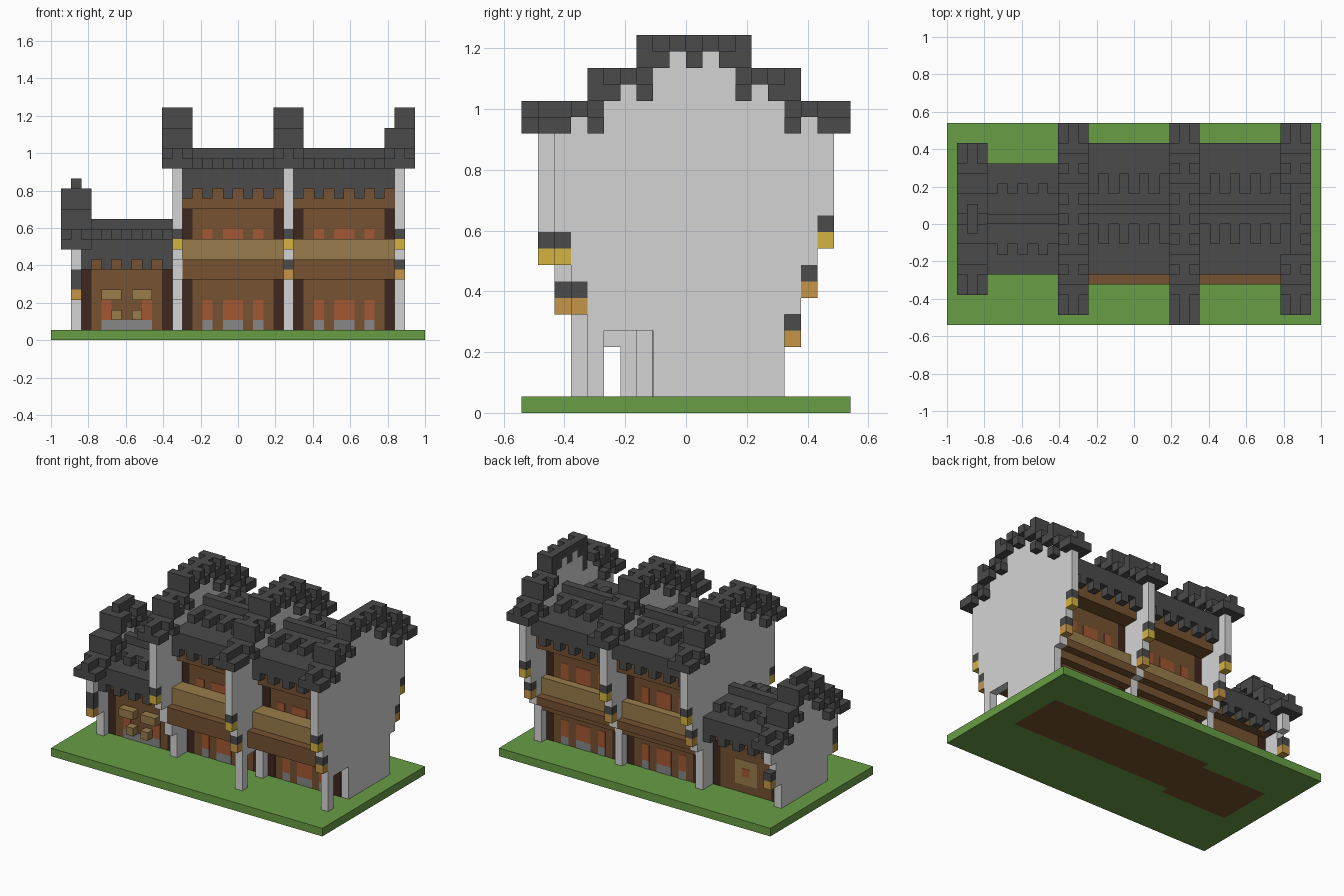
import bpy, bmesh
from mathutils import Matrix

if "Cube" in bpy.data.objects:
    bpy.data.objects.remove(bpy.data.objects["Cube"])

U = 2 / 37  # block size


def material(name, rgb):
    lin = [(c / 255) ** 2.2 for c in rgb] + [1]
    m = bpy.data.materials.new(name)
    m.use_nodes = True
    m.diffuse_color = lin
    m.node_tree.nodes["Principled BSDF"].inputs["Base Color"].default_value = lin
    return m


grass = material("grass green", (103, 156, 70))
roof_dark = material("roof charcoal", (76, 76, 76))
plaster = material("plaster grey", (210, 211, 210))
wood = material("wood brown", (117, 83, 52))
dark_wood = material("dark wood", (65, 44, 35))
brick = material("brick red", (162, 88, 53))
tan = material("tan wood", (152, 124, 77))
gold = material("lantern gold", (210, 178, 67))
orange = material("lantern orange", (196, 148, 74))
stone = material("stone grey", (134, 134, 134))


def build(name, mat, boxes):
    """Join boxes given as (i0, i1, j0, j1, k0, k1) in block units."""
    bm = bmesh.new()
    for a, b, c, d, e, f in boxes:
        at = Matrix.Translation((-1 + U * (a + b) / 2, U * ((c + d) / 2 - 10), U * (e + f) / 2))
        size = Matrix.Diagonal((U * (b - a), U * (d - c), U * (f - e), 1))
        bmesh.ops.create_cube(bm, size=1, matrix=at @ size)
    me = bpy.data.meshes.new(name)
    bm.to_mesh(me)
    bm.free()
    me.materials.append(mat)
    bpy.context.collection.objects.link(bpy.data.objects.new(name, me))


# Ground slab with earth under the houses
build("lawn", grass, [(0, 37, 0, 7, 0, 1), (0, 37, 15, 20, 0, 1), (0, 3, 7, 15, 0, 1),
                      (34, 37, 7, 15, 0, 1), (12, 34, 7, 8, 0, 1), (3, 12, 14, 15, 0, 1)])
build("earth", wood, [(3, 12, 7, 14, 0, 1), (12, 34, 8, 15, 0, 1)])


# Stepped gable walls, each with a solid cap and chequered blocks along both sides
def gable(name, i, start, bands, tops, depths, skip_inner=False):
    wall = [(i, i + 1, j0, j1, k0, k1) for j0, j1, k0, k1 in bands]
    low = max(b[3] for b in bands)
    cap = []
    for s, top in enumerate(tops):
        j, bottom = start + s, top - int(depths[s])
        if bottom > low and 0 < s < len(tops) - 1:
            wall.append((i, i + 1, j, j + 1, low, bottom))
        cap.append((i, i + 1, j, j + 1, bottom, top))
        for side in (i - 1, i + 1):
            if skip_inner and side < i and top == max(tops):
                continue
            # Corner columns carry one more block at the top
            levels = {*range(bottom, top, 2)} | ({top - 1} if top - bottom == 4 else set())
            cap += [(side, side + 1, j, j + 1, k, k + 1) for k in levels]
    build(name + "_wall", plaster, wall)
    build(name + "_cap", roof_dark, cap)


TOPS = [19] * 4 + [21] * 3 + [23] * 7 + [21] * 3 + [19] * 3
DEPTHS = "22214214212124124122"
BACK = [(10, 16, 1, 6), (10, 17, 6, 9), (10, 18, 9, 12), (10, 19, 12, 17)]

gable("right", 34, 1, BACK[1:] + [(4, 5, 1, 5), (8, 16, 1, 6), (4, 10, 5, 8), (3, 10, 8, 11),
                                  (2, 10, 11, 17)], TOPS[1:], DEPTHS[1:], True)
gable("middle", 23, 0, BACK[1:] + [(3, 4, 1, 5), (7, 16, 1, 6), (3, 10, 5, 8), (2, 10, 8, 11),
                                   (1, 10, 11, 17)], TOPS, DEPTHS)
gable("inner_left", 12, 1, BACK + [(6, 10, 1, 4), (5, 10, 4, 6), (4, 10, 6, 8), (3, 10, 8, 11),
                                   (2, 10, 11, 17)], TOPS[1:], DEPTHS[1:])
gable("left", 2, 3, [(6, 15, 1, 4), (5, 16, 4, 7), (4, 17, 7, 9)],
      [11] * 3 + [13] * 2 + [15] * 5 + [13] * 2 + [11] * 3, "221414121414122")
build("left_finial", roof_dark, [(2, 3, 9, 12, 15, 16)])

# Lanterns: glowing block with a dark block on top
upper, lower = [], []
for i, front in ((12, 2), (23, 1), (34, 2)):
    upper += [(i, i + 1, front, front + 1, 9, 10), (i, i + 1, 18, 19, 10, 11)]
    lower.append((i, i + 1, 17, 18, 7, 8))
    if i > 12:
        lower.append((i, i + 1, front + 1, front + 2, 6, 7))
lower += [(2, 3, 4, 5, 4, 5), (2, 3, 16, 17, 4, 5)]
hoods = [(a, b, c, d, e + 1, f + 1) for a, b, c, d, e, f in upper + lower]
hoods.append((2, 3, 4, 5, 6, 7))
build("upper_lanterns", gold, upper)
build("lower_lanterns", orange, lower)
build("lantern_hoods", roof_dark, hoods)

P = 0.04  # plate thickness in blocks


# Two tall houses
def tall_house(name, a, b):
    build(name + "_body", wood, [(a, b, 8, 15, 1, 7), (a, b, 7, 15, 7, 15), (a, b, 6, 17, 13, 15),
                                 (a, b, 4, 8, 6, 8), (a, b, 15, 17, 6, 7), (a, b, 15, 16, 5, 6)])
    build(name + "_balconies", tan, [(a, b, 5, 7, 8, 10), (a, b, 15, 16, 7, 9)])
    build(name + "_posts", dark_wood,
          [(i, i + 1, *jk) for i in (a, b - 1)
           for jk in ((8 - P, 15 + P, 1, 6), (7 - P, 15 + P, 9, 13))])
    spans = ((a + 2, a + 3), (a + 4, a + 6), (a + 7, a + 8))
    build(name + "_windows", brick, [(s, e, *jk) for s, e in spans
                                     for jk in ((8 - P, 15 + P, 2, 4), (7 - P, 15 + P, 9, 11))])
    build(name + "_steps", stone, [(s, e, 8 - P, 15 + P, 1, 2) for s, e in spans])
    roof = [(a, b, 5, 18, 15, 17), (a, b, 10, 13, 17, 18), (a, b, 11, 12, 18, 19)]
    for i in range(a, b, 2):
        roof += [(i, i + 1, 5, 6, 14, 15), (i, i + 1, 17, 18, 14, 15), (i, i + 1, 8, 15, 17, 18)]
    build(name + "_roof", roof_dark, roof)


tall_house("centre_house", 13, 23)
tall_house("right_house", 24, 34)

# Small house
build("small_house_body", wood, [(3, 12, 7, 14, 1, 8), (3, 12, 6, 15, 7, 8)])
build("small_house_posts", dark_wood, [(i, i + 1, 7 - P, 14 + P, 1, 7) for i in (3, 11)])
build("small_house_windows", brick,
      [(s, s + 1, 7 - P, 8, 2, 4) for s in (5, 9)] + [(7, 8, 13, 14 + 2 * P, 3, 4)])
build("small_house_steps", stone, [(5, 10, 7 - P, 8, 1, 2)])
build("small_house_awnings", tan,
      [(s, e, 6, 7, k, k + 1) for s, e, k in ((5, 7, 4), (8, 10, 4), (6, 7, 2), (8, 9, 2))])
build("small_house_back_frame", tan, [(6, 9, 13, 14 + P, 2, 5)])
small_roof = [(3, 12, 5, 16, 8, 10), (3, 12, 8, 13, 10, 11), (3, 12, 10, 11, 11, 12)]
for i in range(3, 12, 2):
    small_roof += [(i, i + 1, 5, 6, 7, 8), (i, i + 1, 15, 16, 7, 8), (i, i + 1, 7, 14, 10, 11)]
build("small_house_roof", roof_dark, small_roof)
